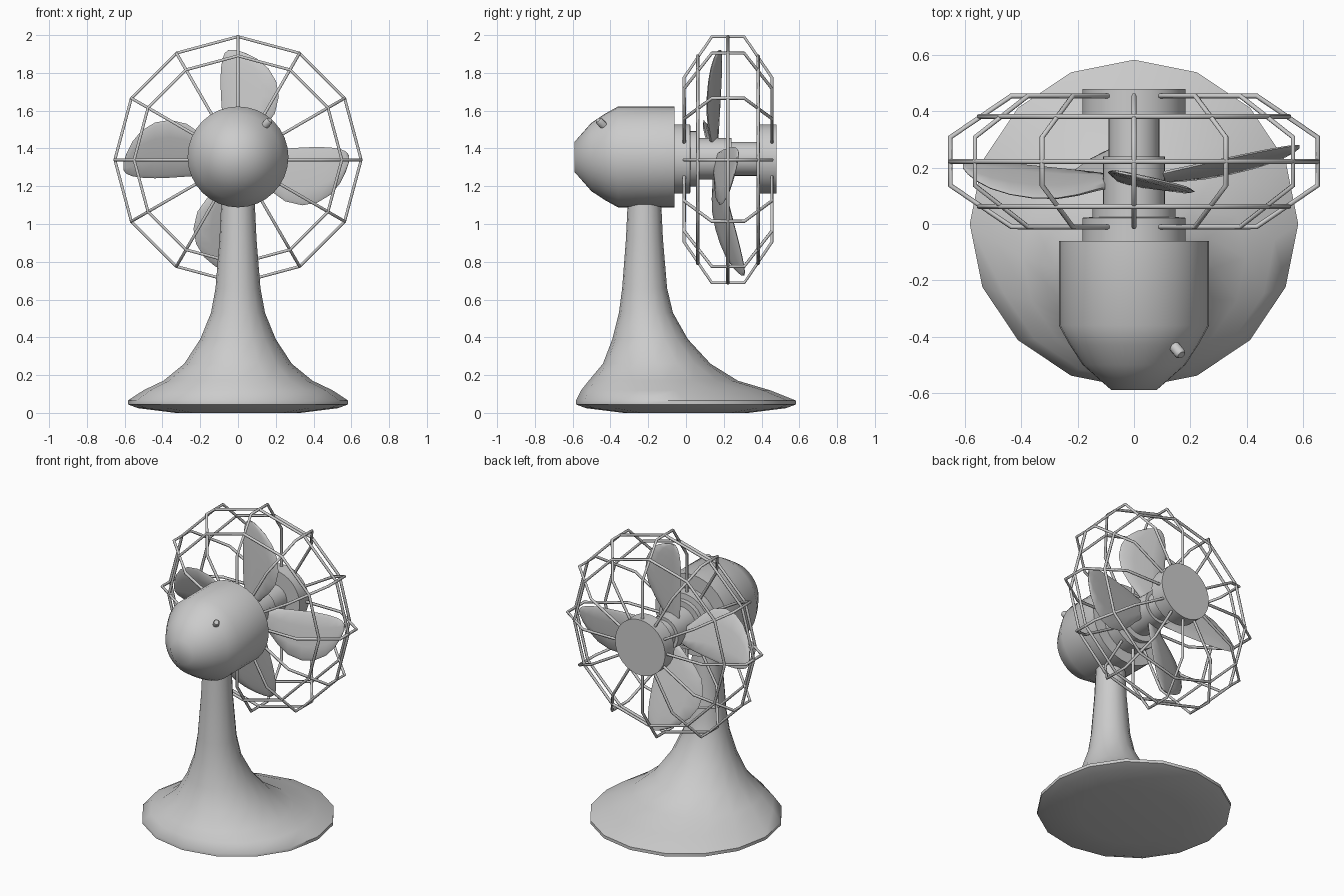
import bpy, bmesh, math
from mathutils import Vector

if "Cube" in bpy.data.objects:
    bpy.data.objects.remove(bpy.data.objects["Cube"])

AXIS_Z = 1.345   # height of the motor axis


def loft(name, rings, angle=50):
    """Skin a list of closed rings and cap both ends."""
    bm = bmesh.new()
    loops = [[bm.verts.new(p) for p in ring] for ring in rings]
    n = len(loops[0])
    for a, b in zip(loops, loops[1:]):
        for i in range(n):
            bm.faces.new((a[i], a[(i + 1) % n], b[(i + 1) % n], b[i]))
    bm.faces.new(loops[0])
    bm.faces.new(loops[-1])
    bmesh.ops.recalc_face_normals(bm, faces=bm.faces)
    mesh = bpy.data.meshes.new(name)
    bm.to_mesh(mesh)
    bm.free()
    ob = bpy.data.objects.new(name, mesh)
    bpy.context.collection.objects.link(ob)
    bpy.ops.object.select_all(action='DESELECT')
    bpy.context.view_layer.objects.active = ob
    ob.select_set(True)
    bpy.ops.object.shade_smooth_by_angle(angle=math.radians(angle))
    return ob


def circle(center, u, v, r, n):
    c, u, v = Vector(center), Vector(u), Vector(v)
    return [c + r * (u * math.cos(t) + v * math.sin(t))
            for t in (2 * math.pi * i / n for i in range(n))]


def lathe_y(name, profile, n=32, z=AXIS_Z):
    """Turn (y, radius) pairs around the motor axis."""
    return loft(name, [circle((0, y, z), (1, 0, 0), (0, 0, 1), r, n) for y, r in profile])


def wires(name, paths, radius=0.009):
    """Thin round wires along (points, closed) paths, as one mesh."""
    cu = bpy.data.curves.new(name, 'CURVE')
    cu.dimensions = '3D'
    cu.bevel_depth = radius
    cu.bevel_resolution = 1
    cu.use_fill_caps = True
    for pts, closed in paths:
        sp = cu.splines.new('POLY')
        sp.points.add(len(pts) - 1)
        for p, co in zip(sp.points, pts):
            p.co = (*co, 1)
        sp.use_cyclic_u = closed
    ob = bpy.data.objects.new(name, cu)
    bpy.context.collection.objects.link(ob)
    bpy.ops.object.select_all(action='DESELECT')
    bpy.context.view_layer.objects.active = ob
    ob.select_set(True)
    bpy.ops.object.convert(target='MESH')


# Flared 16-sided stand, sweeping back to the column: (z, centre y, radius)
stand = [(0.0, 0, 0.33), (0.025, 0, 0.53), (0.045, 0, 0.583), (0.065, 0, 0.583),
         (0.12, -0.055, 0.50), (0.17, -0.12, 0.395), (0.26, -0.155, 0.285),
         (0.39, -0.19, 0.20), (0.53, -0.212, 0.143), (0.66, -0.219, 0.119),
         (0.92, -0.22, 0.098), (1.15, -0.22, 0.087)]
loft("stand", [circle((0, y, z), (1, 0, 0), (0, 1, 0), r, 16) for z, y, r in stand])

# Motor housing and the turned parts on its axis
lathe_y("motor_housing", [(-0.59, 0.08), (-0.50, 0.182), (-0.43, 0.228), (-0.36, 0.267),
                          (-0.06, 0.267)], z=1.355)
lathe_y("collar", [(-0.08, 0.183), (0.022, 0.183), (0.025, 0.147), (0.053, 0.147)])
lathe_y("blade_hub", [(0.04, 0.11), (0.24, 0.11)])
lathe_y("shaft", [(0.23, 0.09), (0.40, 0.09)])
lathe_y("guard_cap", [(0.383, 0.183), (0.48, 0.183)])

# Small knob on the housing
d = Vector((0.5, -0.6, 0.6)).normalized()
u = d.orthogonal().normalized()
v = d.cross(u)
k = Vector((0.153, -0.447, 1.533))
loft("knob", [circle(k + d * s, u, v, r, 12)
              for s, r in ((-0.045, 0.02), (0.022, 0.02), (0.03, 0.014))])

# Blades: (radius, straight edge, bulging edge, half thickness)
rows = [(0.08, -0.05, 0.05, 0.014), (0.13, -0.06, 0.095, 0.014), (0.19, -0.068, 0.155, 0.014),
        (0.26, -0.074, 0.205, 0.014), (0.35, -0.08, 0.226, 0.013), (0.43, -0.083, 0.212, 0.012),
        (0.50, -0.08, 0.17, 0.011), (0.55, -0.072, 0.11, 0.009), (0.58, -0.06, 0.05, 0.007),
        (0.597, -0.04, 0.0, 0.004)]
section = [(0, 0), (0.06, 0.7), (0.3, 1), (0.7, 1), (0.94, 0.7),
           (1, 0), (0.94, -0.7), (0.7, -1), (0.3, -1), (0.06, -0.7)]
for b in range(4):
    a = math.pi / 2 * b
    ca, sa = math.cos(a), math.sin(a)
    rings = []
    for r, lo, hi, th in rows:
        ring = []
        for s, h in section:
            t = lo + (hi - lo) * s
            x, z = r * ca + t * sa, r * sa - t * ca
            # pitch, forward cone and the slight tilt of the whole rotor
            y = 0.16 + 0.15 * (r - 0.1) - 0.27 * t + 0.06 * x - 0.1 * z + h * th
            ring.append(Vector((x - 0.01, y, z + 1.325)))
        rings.append(ring)
    loft(f"blade_{b + 1}", rings, 60)

# Wire guard: twelve ribs and three hoops
GUARD_Z = 1.34


def polar(r, y, i):
    a = math.pi / 6 * i
    return (r * math.cos(a), y, GUARD_Z + r * math.sin(a))


rib = [(-0.01, 0.15), (-0.01, 0.435), (0.137, 0.652), (0.308, 0.652), (0.455, 0.435), (0.455, 0.15)]
wires("guard_ribs", [([polar(r, y, i) for y, r in rib], False) for i in range(12)])
hoops = [(0.062, 0.55), (0.222, 0.652), (0.382, 0.55)]
wires("guard_hoops", [([polar(r, y, i) for i in range(12)], True) for y, r in hoops])
